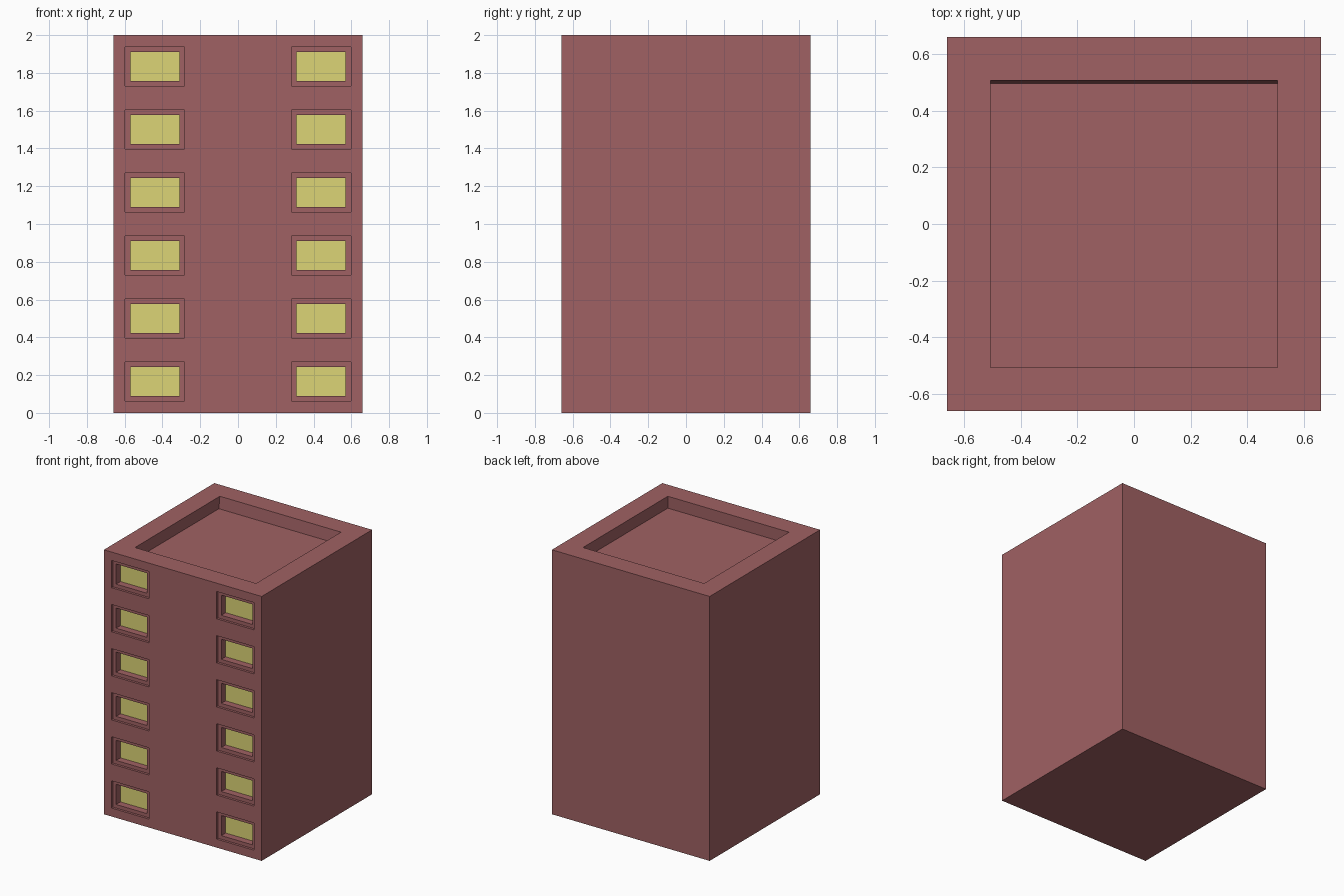
import bpy, bmesh
from mathutils import Vector

if "Cube" in bpy.data.objects:
    bpy.data.objects.remove(bpy.data.objects["Cube"])

H = 0.66                       # half width of the block
WX, WW, WH = 0.44, 0.157, 0.103  # window centre x, half width, half height
ROWS = [(i + 0.5) / 3 for i in range(6)]


def material(name, color):
    m = bpy.data.materials.new(name)
    m.diffuse_color = (*color, 1)
    m.use_nodes = True
    m.node_tree.nodes["Principled BSDF"].inputs["Base Color"].default_value = m.diffuse_color
    return m


def push(bm, faces, offset):
    """Extrude each face separately and move it by offset."""
    new = bmesh.ops.extrude_discrete_faces(bm, faces=faces)["faces"]
    verts = list({v for f in new for v in f.verts})
    bmesh.ops.translate(bm, vec=Vector(offset), verts=verts)
    return new


bm = bmesh.new()

# Main block
bmesh.ops.create_cube(bm, size=1)
for v in bm.verts:
    v.co = (v.co.x * 2 * H, v.co.y * 2 * H, v.co.z * 2 + 1)
bm.normal_update()

# Sunken roof with a slightly leaning back wall
roof = [f for f in bm.faces if f.normal.z > 0.9]
bmesh.ops.inset_individual(bm, faces=roof, thickness=0.153, use_even_offset=True)
for f in push(bm, roof, (0, 0, -0.09)):
    for v in f.verts:
        if v.co.y > 0:
            v.co.y -= 0.011
bm.normal_update()


# Divide the front into window cells
def cut_front(point, normal):
    front = [f for f in bm.faces if f.normal.y < -0.9 and f.calc_center_median().y < -H + 0.01]
    geom = set(front)
    for f in front:
        geom.update(f.edges)
        geom.update(f.verts)
    bmesh.ops.bisect_plane(bm, geom=list(geom), dist=1e-5, plane_co=point, plane_no=normal)
    bm.normal_update()


for x in (-WX - WW, -WX + WW, WX - WW, WX + WW):
    cut_front((x, 0, 0), (1, 0, 0))
for z in ROWS:
    for s in (-1, 1):
        cut_front((0, 0, z + s * WH), (0, 0, 1))


def is_window(f):
    c = f.calc_center_median()
    return (f.normal.y < -0.9 and c.y < -H + 0.01 and abs(abs(c.x) - WX) < 0.02
            and any(abs(c.z - z) < 0.02 for z in ROWS))


# Recessed frames, then deeper glass panes
panes = push(bm, [f for f in bm.faces if is_window(f)], (0, 0.018, 0))
bm.normal_update()
bmesh.ops.inset_individual(bm, faces=panes, thickness=0.027, use_even_offset=True)
for f in push(bm, panes, (0, 0.052, 0)):
    f.material_index = 1

bmesh.ops.recalc_face_normals(bm, faces=bm.faces[:])
mesh = bpy.data.meshes.new("tower_block")
bm.to_mesh(mesh)
bm.free()
mesh.materials.append(material("brick", (0.35, 0.12, 0.125)))
mesh.materials.append(material("lit_window", (0.72, 0.66, 0.18)))
bpy.context.collection.objects.link(bpy.data.objects.new("tower_block", mesh))
